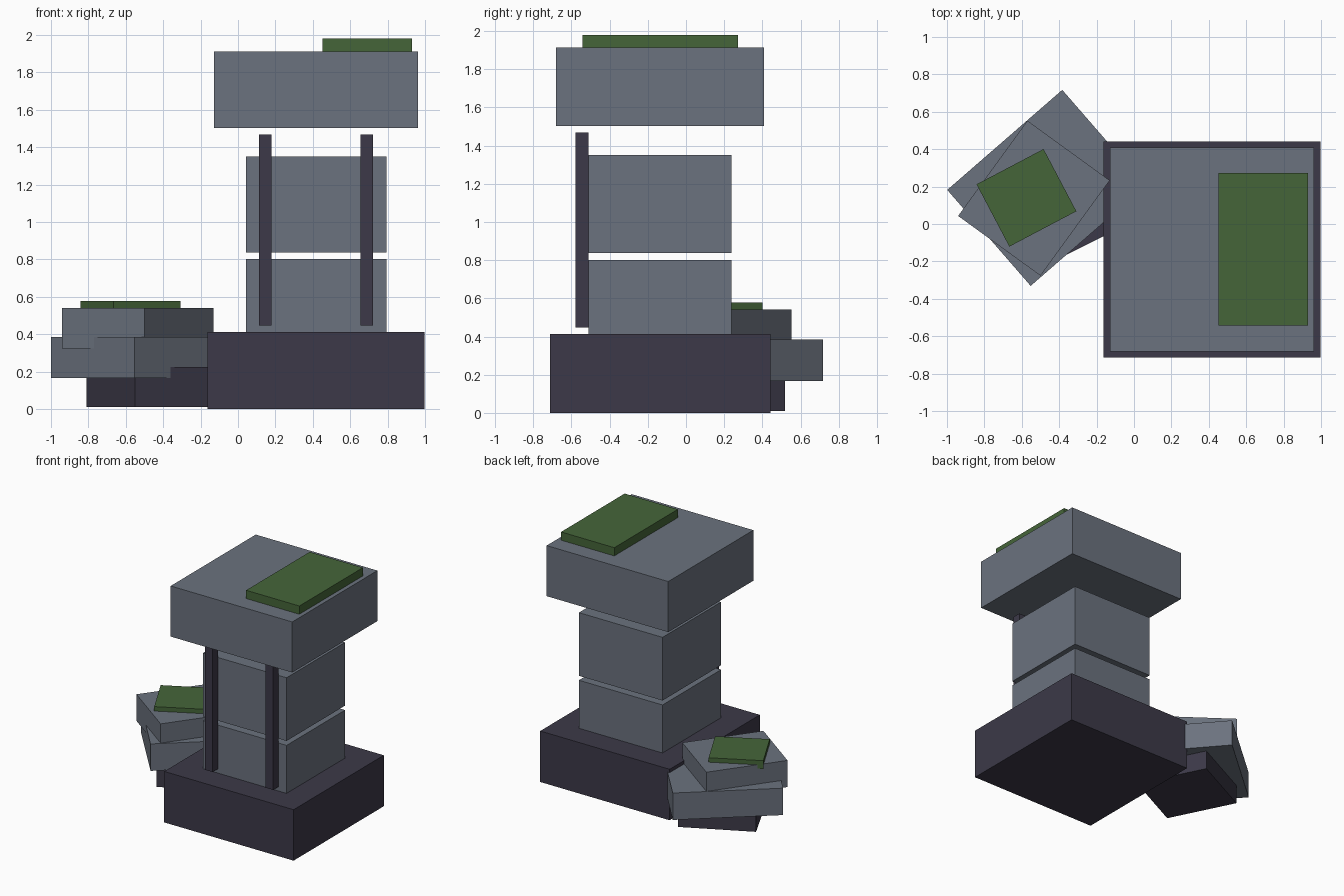
import bpy
import bmesh
from math import radians
from mathutils import Matrix

cube = bpy.data.objects.get("Cube")
if cube:
    bpy.data.objects.remove(cube, do_unlink=True)


def srgb(*rgb):
    return [((c / 255 + 0.055) / 1.055) ** 2.4 for c in rgb] + [1.0]


def material(name, color):
    m = bpy.data.materials.new(name)
    m.use_nodes = True
    m.diffuse_color = color
    m.node_tree.nodes["Principled BSDF"].inputs["Base Color"].default_value = color
    return m


stone = material("grey stone", srgb(107, 114, 126))
dark = material("dark stone", srgb(60, 57, 72))
moss = material("moss green", srgb(69, 101, 57))


def block(name, mat, center, size, z, angle=0):
    """Box with plan centre and size, a (bottom, top) height range and a turn about z."""
    bm = bmesh.new()
    bmesh.ops.create_cube(bm, size=1)
    bmesh.ops.scale(bm, vec=(*size, z[1] - z[0]), verts=bm.verts)
    mesh = bpy.data.meshes.new(name)
    bm.to_mesh(mesh)
    bm.free()
    mesh.materials.append(mat)
    ob = bpy.data.objects.new(name, mesh)
    ob.matrix_world = (Matrix.Translation((*center, (z[0] + z[1]) / 2))
                       @ Matrix.Rotation(radians(angle), 4, "Z"))
    bpy.context.collection.objects.link(ob)
    return ob


# Pillar: plinth, two separate drums and a floating capital
AXIS = (0.418, -0.136)
block("plinth", dark, AXIS, (1.16, 1.155), (0, 0.413))
block("lower_column_block", stone, AXIS, (0.75, 0.75), (0.41, 0.802))
block("upper_column_block", stone, AXIS, (0.75, 0.75), (0.838, 1.35))
block("capital", stone, AXIS, (1.09, 1.09), (1.503, 1.913))
block("capital_moss", moss, (0.691, -0.135), (0.477, 0.814), (1.905, 1.98))

# Thin strips on the front of the column
for side, x in (("right", 0.145), ("left", 0.688)):
    block(side + "_front_strip", dark, (x, -0.546), (0.068, 0.068), (0.448, 1.468))

# Pile of fallen blocks beside the plinth
block("rubble_bottom", dark, (-0.421, 0.13), (0.58, 0.58), (0.01, 0.225), 26.5)
block("rubble_middle", stone, (-0.468, 0.193), (0.815, 0.68), (0.167, 0.385), 41)
block("rubble_top", stone, (-0.535, 0.138), (0.63, 0.544), (0.325, 0.541), 54)
block("rubble_moss", moss, (-0.575, 0.14), (0.405, 0.376), (0.51, 0.577), 27.8)
